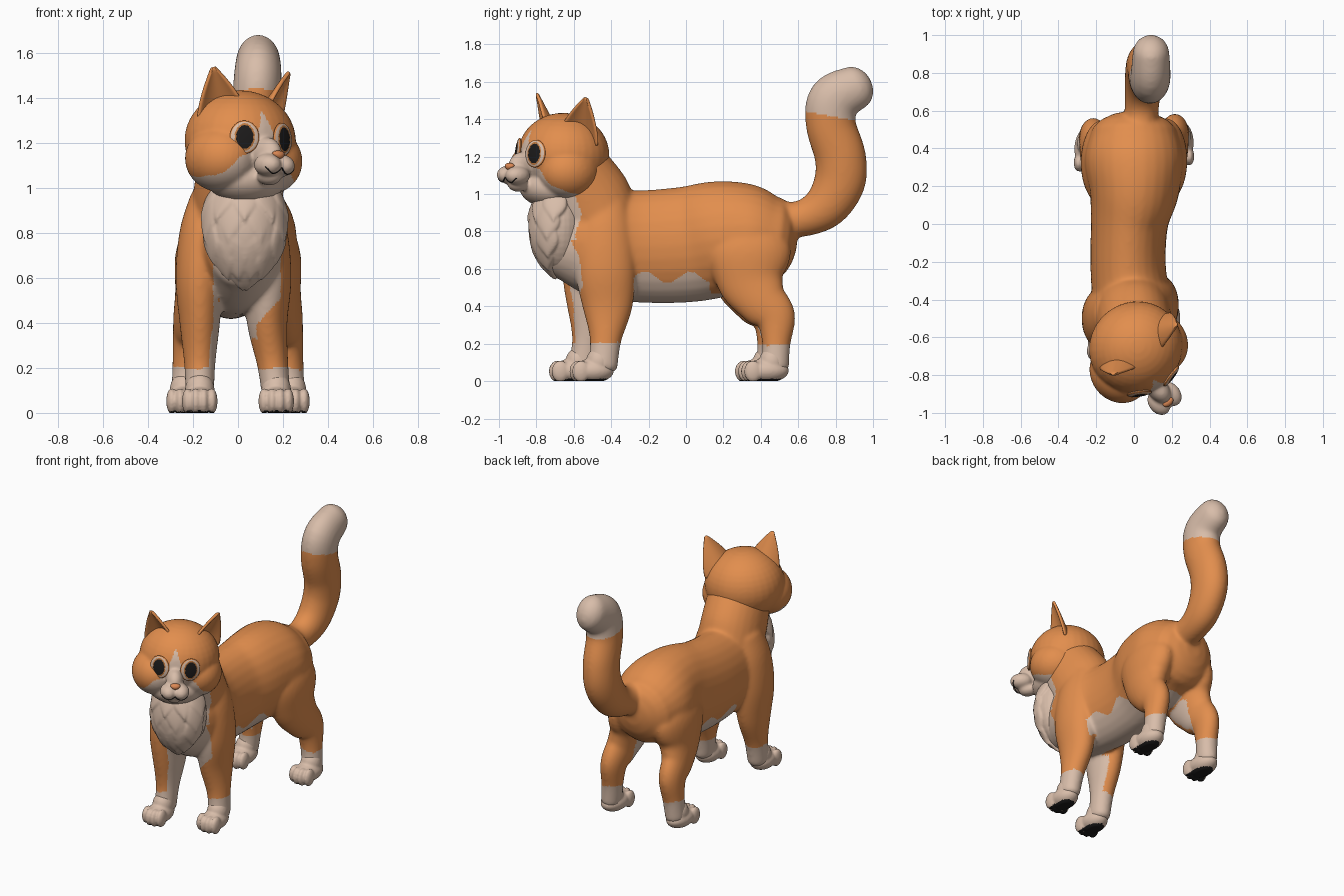
import bpy, bmesh
from math import sin, cos, pi, hypot, radians
from mathutils import Matrix, Vector
from mathutils.bvhtree import BVHTree

cube = bpy.data.objects.get("Cube")
if cube:
    bpy.data.objects.remove(cube, do_unlink=True)


def material(name, *rgb):
    m = bpy.data.materials.new(name)
    m.use_nodes = True
    m.diffuse_color = (*rgb, 1)
    m.node_tree.nodes["Principled BSDF"].inputs["Base Color"].default_value = (*rgb, 1)
    return m


MATS = [material("orange fur", .76, .27, .075), material("cream fur", .69, .51, .40),
        material("black", .012, .011, .011), material("amber iris", .52, .19, .05),
        material("nose", .72, .25, .09)]
ORANGE, CREAM, BLACK, AMBER, NOSE = range(5)


def turn(degrees, axis):
    return Matrix.Rotation(radians(degrees), 4, axis)


def dress(me, paint):
    for m in MATS:
        me.materials.append(m)
    for p in me.polygons:
        p.use_smooth = True
        p.material_index = paint(p)


def build(name, bm, paint, matrix=Matrix()):
    """Turn a bmesh into a smooth object painted by a rule."""
    bmesh.ops.recalc_face_normals(bm, faces=bm.faces)
    me = bpy.data.meshes.new(name)
    bm.to_mesh(me)
    bm.free()
    dress(me, paint)
    me.transform(matrix)
    ob = bpy.data.objects.new(name, me)
    bpy.context.collection.objects.link(ob)
    return ob


def fuse(name, bm, voxel, rounds, paint):
    """Melt overlapping shapes into one softened skin standing on the floor."""
    ob = build(name, bm, lambda p: 0)
    mod = ob.modifiers.new("fuse", 'REMESH')
    mod.mode, mod.voxel_size = 'VOXEL', voxel
    mod = ob.modifiers.new("soften", 'SMOOTH')
    mod.factor, mod.iterations = .5, rounds
    bpy.context.view_layer.update()
    deps = bpy.context.evaluated_depsgraph_get()
    me = bpy.data.meshes.new_from_object(ob.evaluated_get(deps))
    ob.modifiers.clear()
    ob.data = me
    me.materials.clear()
    if "paw" in name:
        for v in me.vertices:
            v.co.z = max(v.co.z, 0)
    me.update()
    dress(me, paint)
    return me


def blob(bm, loc, radii):
    mat = Matrix.Translation(loc) @ Matrix.Diagonal((*radii, 1))
    return bmesh.ops.create_uvsphere(bm, u_segments=32, v_segments=20, radius=1, matrix=mat)["verts"]


def spline(pts, n=6):
    """Catmull-Rom resampling of control points."""
    ctrl, out = [pts[0], *pts, pts[-1]], []
    for i in range(1, len(ctrl) - 2):
        for t in (k / n for k in range(n)):
            out.append([.5 * (2*b + (c-a)*t + (2*a-5*b+4*c-d)*t*t + (3*b-a-3*c+d)*t**3)
                        for a, b, c, d in zip(*ctrl[i-1:i+3])])
    return out + [list(pts[-1])]


def limb(bm, pts, cap=.6, sides=28):
    """Loft of ellipses along a path of (x, y, z, side radius, other radius)."""
    path = spline(pts)
    pos = [Vector(p[:3]) for p in path]
    rings = [(pos[i], (pos[min(i+1, len(pos)-1)] - pos[max(i-1, 0)]).normalized(), *p[3:])
             for i, p in enumerate(path)]

    def dome(ring, sign):
        p, t, a, b = ring
        return [(p + t * sign * cap * min(a, b) * sin(e), t, a * cos(e), b * cos(e))
                for e in (.35, .7, 1.05, 1.35)]
    loops = []
    for p, t, a, b in dome(rings[0], -1)[::-1] + rings + dome(rings[-1], 1):
        side = (Vector((1, 0, 0)) - t * t.x).normalized()
        up = t.cross(side)
        loops.append([bm.verts.new(p + side * a * cos(2*pi*k/sides) + up * b * sin(2*pi*k/sides))
                      for k in range(sides)])
    for lo, hi in zip(loops, loops[1:]):
        for k in range(sides):
            j = (k + 1) % sides
            bm.faces.new((lo[k], lo[j], hi[j], hi[k]))
    bm.faces.new(loops[0])
    bm.faces.new(loops[-1])


# Paws: four toes on a rounded foot with a dark sole
def paw(name, x, y, width, length):
    bm = bmesh.new()
    blob(bm, (x, y, .056), (width, length, .064))
    blob(bm, (x, y + .03, .1), (.066, .07, .08))
    for k in (-1.5, -.5, .5, 1.5):
        blob(bm, (x + .48 * width * k, y - length * (.76 - .07 * k * k), .052), (.025, .047, .058))
    fuse(name, bm, .008, 3, lambda p: BLACK if p.center.z < .012 and p.normal.z < -.7 else CREAM)


# Torso, neck and tail
bm = bmesh.new()
limb(bm, [(.01, -.68, .75, .16, .2), (0, -.5, .74, .21, .285), (-.03, -.25, .72, .2, .3),
          (-.025, 0, .73, .205, .31), (0, .18, .76, .24, .31), (0, .34, .77, .262, .285),
          (0, .46, .76, .235, .23)])
limb(bm, [(-.01, -.42, .8, .2, .2), (0, -.52, .96, .2, .235), (.02, -.61, 1.12, .195, .21)])
limb(bm, [(.025, .42, .87, .1, .11), (.04, .6, .865, .09, .097), (.05, .74, .93, .1, .12),
          (.06, .82, 1.06, .105, .137), (.07, .825, 1.2, .107, .137), (.08, .775, 1.37, .107, .134),
          (.088, .79, 1.5, .106, .138), (.09, .9, 1.567, .098, .12)], cap=1)

# Legs; the right ones step a little forward, the left front one leans inward
for s, side in ((1, "left"), (-1, "right")):
    step, lean = (0, .04) if s > 0 else (-.11, 0)
    fore = [(.13, -.43, .95, .085, .12), (.15, -.435, .8, .11, .155), (.17, -.43, .6, .108, .163),
            (.17, -.42, .4, .09, .135), (.17, -.43, .22, .07, .085), (.17, -.445, .08, .064, .08)]
    limb(bm, [(s * x - lean * min(1, max(0, z - .1) / .3), y + step * (1 - .6 * z), z, a, b)
              for x, y, z, a, b in fore])
    paw(side + "_front_paw", s * .17, -.495 + step, .075, .11)
    step *= .3
    hind = [(.12, .33, .84, .1, .15), (.165, .335, .7, .113, .225), (.18, .35, .54, .1, .185),
            (.203, .405, .43, .085, .14), (.215, .477, .34, .075, .11), (.225, .483, .2, .067, .076),
            (.235, .475, .08, .064, .076)]
    limb(bm, [(s * x, y + step * (1 - z), z, a, b) for x, y, z, a, b in hind])
    paw(side + "_hind_paw", s * .238, .43 + step, .078, .12)


def body_paint(p):
    (x, y, z), n = p.center, p.normal
    if y > .62:
        return CREAM if z > 1.43 - .18 * (y - .7) else ORANGE
    sock = z < .2 + .01 * sin(40 * x)
    belly = z < .555 + .03 * sin(26 * y + 1) and -.28 < y < .13
    under = abs(x) < .08 and .4 < z < .52 and y < .45
    inner = z < .5 and abs(x) < .18 and n.x * x < 0 and abs(n.x) > .7 and (
        -.6 < y < .4 if x < 0 else y < .4 and z > .33)
    patch = -.7 < y < -.38 and n.y < 0 and 0 < x < .19 and .3 + 1.1 * x < z < .7
    edge = -.575 if z > .75 else -.605
    bib = y < edge + .015 * sin(30 * z) and -.11 < x < .2 and z > .4
    return CREAM if sock or belly or under or inner or patch or bib else ORANGE


fuse("body", bm, .01, 18, body_paint)

# Chest ruff: a bulge covered in overlapping soft locks
bm = bmesh.new()
ruff, size = Vector((.03, -.68, .83)), Vector((.18, .145, .25))
blob(bm, ruff, size)
for lift, count, spread in ((.5, 5, 80), (.1, 4, 66), (-.3, 5, 62), (-.65, 4, 44), (-1, 2, 14)):
    for k in range(count):
        phi = spread * (2 * k / (count - 1) - 1)
        a = radians(phi)
        d = Vector((sin(a) * cos(lift), -cos(a) * cos(lift), sin(lift)))
        rot = (turn(phi, 'Z') @ turn(-lift * 40 - 3, 'X')).to_3x3()
        for v in blob(bm, (0, 0, 0), (.066, .023, .108)):
            if v.co.z < 0:
                v.co.x *= 1 - (v.co.z / .108) ** 2
            v.co = ruff + d * size * .965 + rot @ v.co
fuse("chest_ruff", bm, .007, 1, lambda p: CREAM)

# Head, turned to its left and tilted slightly; the face sits a little off centre
HEAD = Matrix.Translation((.01, -.68, 1.2)) @ turn(38, 'Z') @ turn(3, 'Y')
FACE = -.025
bm = bmesh.new()
blob(bm, (.015, .02, .01), (.252, .242, .225))
blob(bm, (FACE, -.225, -.05), (.055, .085, .075))
blob(bm, (FACE, -.25, -.15), (.05, .06, .04))
blob(bm, (0, -.05, -.165), (.18, .16, .11))
for s in (1, -1):
    blob(bm, (s * .128, -.03, -.075), (.155, .17, .15))
    blob(bm, (FACE + s * .038, -.285, -.1), (.055, .072, .05))


def head_paint(p):
    x, y, z = abs(p.center.x - FACE), p.center.y, p.center.z
    mask = y < .08 and z < -.02 - .9 * (x - .06) + .01 * sin(60 * x)
    blaze = y < 0 and -.05 < z < .14 and x < .055 * (1 - z / .15)
    return CREAM if mask or blaze else ORANGE


head = fuse("head", bm, .008, 12, head_paint)
skin = BVHTree.FromPolygons([v.co.copy() for v in head.vertices], [p.vertices[:] for p in head.polygons])
head.transform(HEAD)


def on_face(x, z):
    """Frame on the skin of the face: its Z looks out, its Y looks up."""
    hit, normal = skin.ray_cast(Vector((FACE + x, -1, z)), Vector((0, 1, 0)))[:2]
    return Matrix.Translation(hit) @ normal.to_track_quat('Z', 'Y').to_matrix().to_4x4()


# Nose and mouth
bm = bmesh.new()
for v in blob(bm, (0, 0, 0), (.03, .022, .02)):
    v.co.x *= 1 + v.co.z * 18
    v.co += on_face(0, -.055).translation
build("nose", bm, lambda p: NOSE, HEAD)
bm = bmesh.new()
limb(bm, [(*on_face(x / 100, -.112 - .026 * sin(pi * abs(x) / 8)).translation, .003, .003)
          for x in range(-8, 9)], sides=8)
build("mouth", bm, lambda p: BLACK, HEAD)


# Eye: tall pupil, thin iris and pale surround, painted around the forward pole
def eye_paint(p):
    x, y = p.center.x, p.center.y
    r = hypot(x / .58, y / .7)
    return BLACK if r < 1 else AMBER if r < 1.17 else CREAM if hypot(x, y) < .93 else ORANGE


for s, side in ((1, "left"), (-1, "right")):
    bm = bmesh.new()
    bmesh.ops.create_uvsphere(bm, u_segments=48, v_segments=48, radius=1)
    eye = build(side + "_eye", bm, eye_paint)
    eye.data.transform(HEAD @ on_face(s * .095, .02) @ Matrix.Diagonal((.066, .074, .015, 1)))

    # Ear: a cupped, pointed sheet with thickness, opening outward
    bm = bmesh.new()
    out = turn(35, 'Z').to_3x3()
    rows = []
    for v in (j / 10 for j in range(11)):
        half = .108 * (1 - v ** 1.5) + .006
        rows.append([bm.verts.new(Vector((.145, 0, .1)) + Vector((.07, -.01, .23)) * v + out @ Vector(
            (.957 * half * u, .08 * (1 - u * u) * (1 - v), -.29 * half * u)))
            for u in (i / 6 - 1 for i in range(13))])
    for lo, hi in zip(rows, rows[1:]):
        for i in range(12):
            bm.faces.new((lo[i], lo[i+1], hi[i+1], hi[i]))
    bmesh.ops.transform(bm, matrix=Matrix.Diagonal((s, 1, 1, 1)), verts=bm.verts)
    ear = build(side + "_ear", bm, lambda p: ORANGE, HEAD @ Matrix.Translation((.03, -.01, 0)))
    mod = ear.modifiers.new("thickness", 'SOLIDIFY')
    mod.thickness, mod.offset = .018, 0
    ear.modifiers.new("rounding", 'SUBSURF').levels = 1
